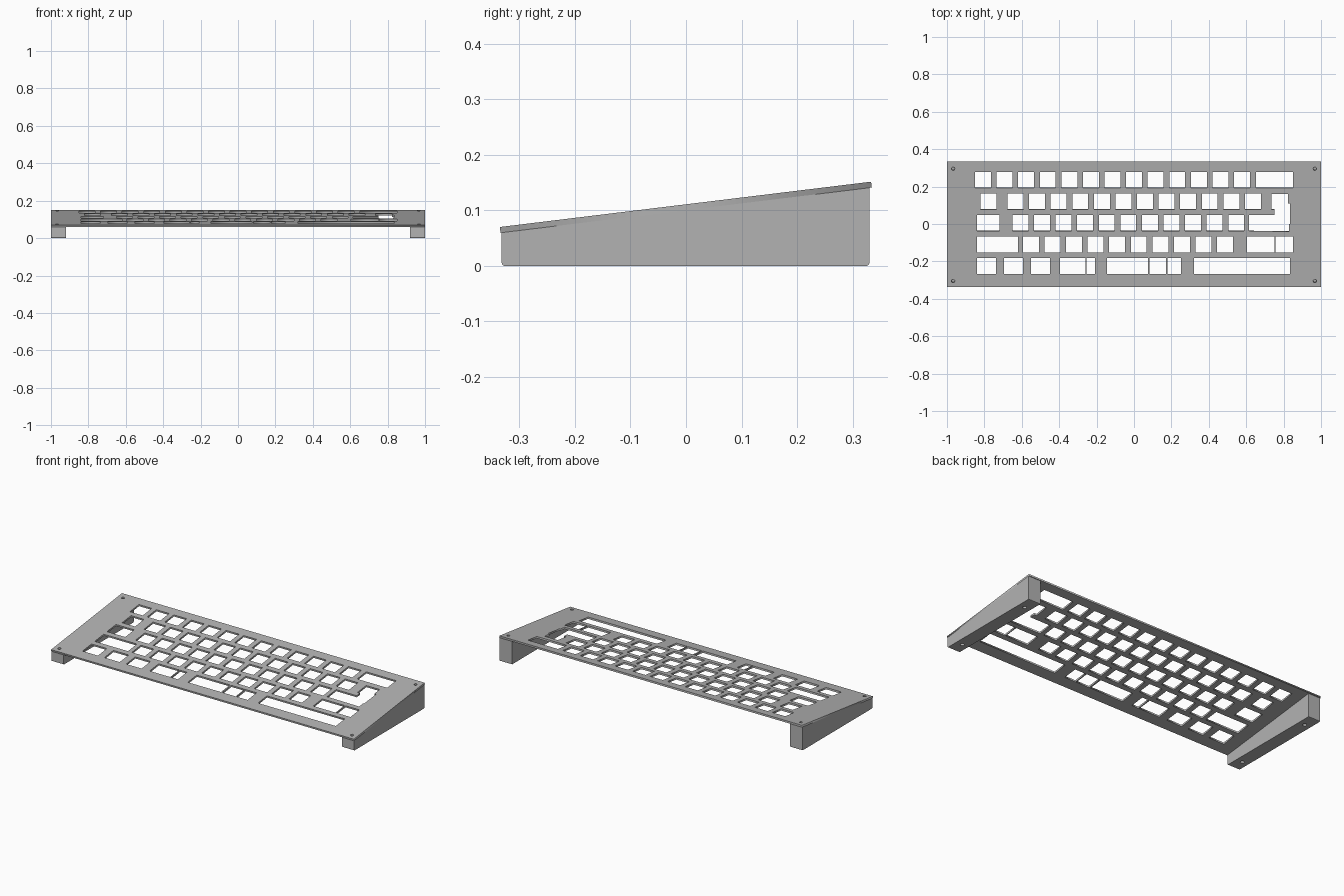
import bpy, bmesh, math
from mathutils import Matrix, Vector

cube = bpy.data.objects.get("Cube")
if cube:
    bpy.data.objects.remove(cube, do_unlink=True)

gray = bpy.data.materials.new("matte gray")
gray.use_nodes = True
COLOR = (0.45, 0.45, 0.45, 1)
gray.diffuse_color = COLOR
gray.node_tree.nodes["Principled BSDF"].inputs["Base Color"].default_value = COLOR

SLOPE = 0.122
ANGLE = math.atan(SLOPE)
THICK = 0.0105
MID = 0.111          # height of the top surface at y = 0
PITCH = 0.1154       # key spacing
KEY = 0.085          # square switch opening
SCREWS = [(x, y) for x in (-0.967, 0.967) for y in (-0.305, 0.295)]


def rect(x0, x1, y0, y1):
    return [(x0, y0), (x1, y0), (x1, y1), (x0, y1)]


def circle(cx, cy, r, n=16):
    return [(cx + r * math.cos(i * math.tau / n), cy + r * math.sin(i * math.tau / n))
            for i in range(n)]


# Switch openings: per row, start and count of the regular keys, then wide openings
rows = [
    (-0.850, 13, [(0.652, 0.850)]),
    (-0.676, 12, [(-0.8205, -0.735)]),
    (-0.650, 11, [(-0.840, -0.719)]),
    (-0.594, 10, [(-0.840, -0.620), (0.604, 0.752), (0.757, 0.850)]),
    (0, 0, [(-0.840, -0.738), (-0.695, -0.594), (-0.551, -0.449), (-0.396, -0.260),
            (-0.254, -0.209), (-0.144, 0.075), (0.084, 0.172), (0.178, 0.251),
            (0.320, 0.834)]),
]
outlines = [rect(-1, 1, -0.3355, 0.3335)]
for r, (start, count, wide) in enumerate(rows):
    cy = 0.236 - r * PITCH
    spans = [(start + i * PITCH, start + i * PITCH + KEY) for i in range(count)] + wide
    outlines += [rect(a, b, cy - KEY / 2, cy + KEY / 2) for a, b in spans]

# Stepped enter-key opening spanning two rows
outlines.append([(.735, .16), (.824, .16), (.824, .11), (.835, .11), (.835, 0), (.829, 0),
                 (.829, -.04), (.615, -.037), (.615, .048), (.751, .048), (.751, .078),
                 (.735, .078)])
outlines += [circle(x, y, 0.009) for x, y in SCREWS]

# Sloping plate: filled flat curve with holes, turned into a mesh
curve = bpy.data.curves.new("key_plate", "CURVE")
curve.dimensions = "2D"
curve.fill_mode = "BOTH"
curve.extrude = THICK / 2
for pts in outlines:
    s = curve.splines.new("POLY")
    s.points.add(len(pts) - 1)
    for p, (x, y) in zip(s.points, pts):
        p.co = (x, y / math.cos(ANGLE), 0, 1)
    s.use_cyclic_u = True
plate = bpy.data.objects.new("key_plate", curve)
bpy.context.collection.objects.link(plate)
plate.rotation_euler.x = ANGLE
plate.location = (0, THICK / 2 * math.sin(ANGLE), MID - THICK / 2 * math.cos(ANGLE))
curve.materials.append(gray)
bpy.ops.object.select_all(action="DESELECT")
plate.select_set(True)
bpy.context.view_layer.objects.active = plate
bpy.ops.object.convert(target="MESH")


def mesh_object(name, bm):
    bmesh.ops.recalc_face_normals(bm, faces=bm.faces)
    me = bpy.data.meshes.new(name)
    bm.to_mesh(me)
    bm.free()
    me.materials.append(gray)
    ob = bpy.data.objects.new(name, me)
    bpy.context.collection.objects.link(ob)
    return ob


def under(y):
    return MID + SLOPE * y - THICK / math.cos(ANGLE)


# Wedge feet with softened bottom corners and screw holes
F, B, R = -0.332, 0.3305, 0.005
profile = [(F, under(F)), (F, R), (F + R * 0.3, R * 0.3), (F + R, 0),
           (B - R, 0), (B - R * 0.3, R * 0.3), (B, R), (B, under(B))]
for name, side in (("left_foot", 1), ("right_foot", -1)):
    bm = bmesh.new()
    face = bm.faces.new([bm.verts.new((side * 0.92, y, z)) for y, z in profile])
    ext = bmesh.ops.extrude_face_region(bm, geom=[face])
    moved = [v for v in ext["geom"] if isinstance(v, bmesh.types.BMVert)]
    bmesh.ops.translate(bm, verts=moved, vec=(side * 0.08, 0, 0))
    foot = mesh_object(name, bm)

    drill = bmesh.new()
    for x, y in SCREWS:
        if x * side > 0:
            top = Matrix.Translation(Vector((x, y, under(y)))) @ Matrix.Rotation(ANGLE, 4, "X")
            low = Matrix.Translation(Vector((side * 0.96, y * 0.85, 0)))
            for m, r in ((top, 0.008), (low, 0.011)):
                bmesh.ops.create_cone(drill, cap_ends=True, segments=16, radius1=r,
                                      radius2=r, depth=0.04, matrix=m)
    cutter = mesh_object(name + "_drill", drill)
    cutter.hide_render = True
    cutter.hide_set(True)
    cutter.display_type = "WIRE"
    cut = foot.modifiers.new("screw_holes", "BOOLEAN")
    cut.operation = "DIFFERENCE"
    cut.solver = "EXACT"
    cut.object = cutter
